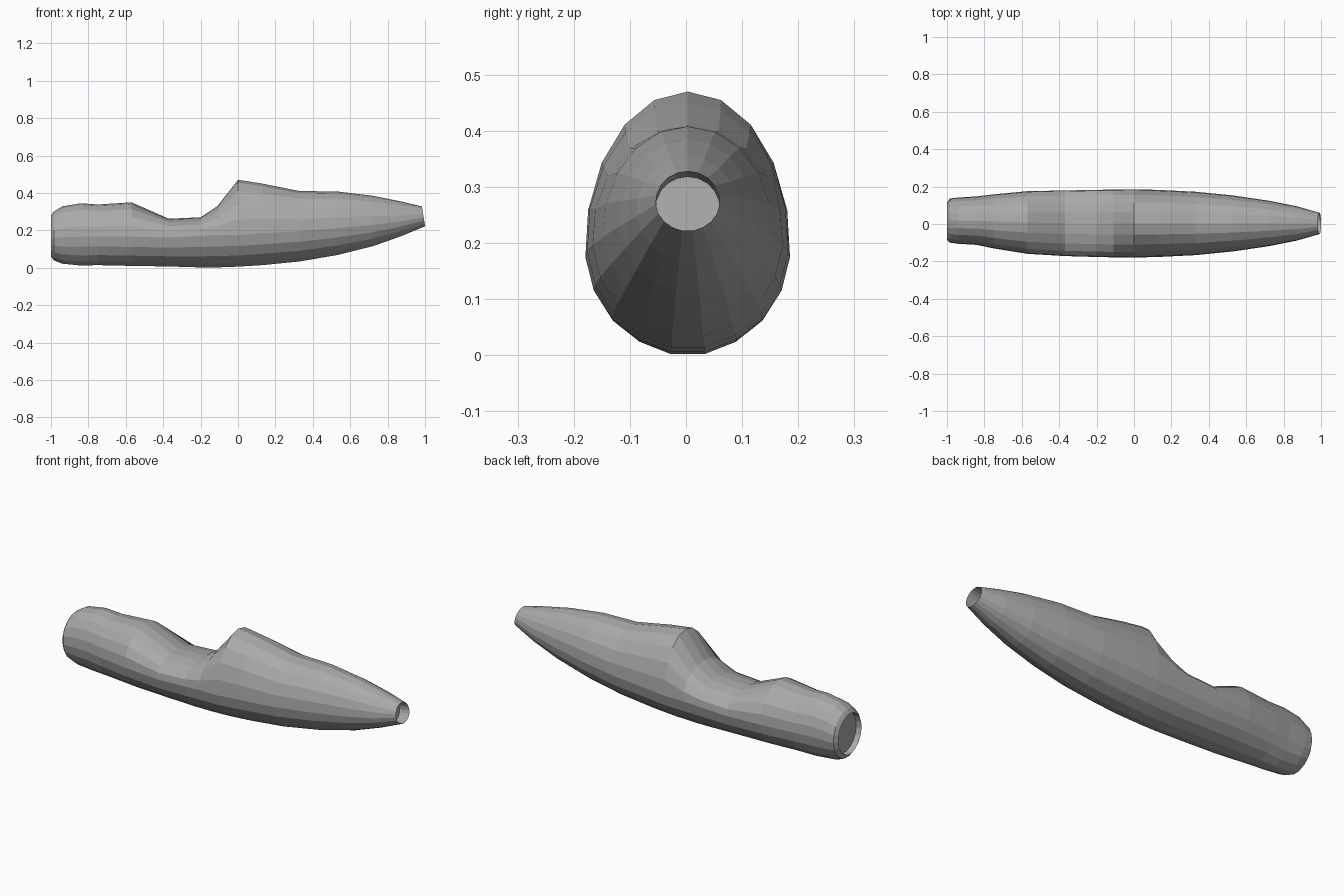
import bpy, bmesh, math

cube = bpy.data.objects.get("Cube")
if cube:
    bpy.data.objects.remove(cube)

grey = bpy.data.materials.new("plain grey")
grey.use_nodes = True
colour = (0.4, 0.4, 0.4, 1)
grey.diffuse_color = colour
grey.node_tree.nodes["Principled BSDF"].inputs["Base Color"].default_value = colour

SIDES = 19
# Stations from nose to tail: x, bottom z, widest z, top z, half width, centre y
STATIONS = [
    (-1.0, .06, .17, .28, .10, .015),
    (-.985, .04, .17, .30, .118, .018),
    (-.94, .022, .175, .328, .124, .018),
    (-.84, .012, .18, .345, .130, .018),
    (-.75, .014, .18, .338, .145, .014),
    (-.57, .010, .18, .35, .168, .008),
    (-.37, .007, .175, .262, .176, .004),
    (-.20, .002, .185, .27, .18, .003),
    (-.11, .002, .19, .33, .182, .003),
    (0.0, .006, .19, .47, .183, .003),
    (.13, .014, .20, .45, .180, .003),
    (.33, .034, .21, .41, .170, .003),
    (.53, .068, .225, .408, .150, .003),
    (.72, .115, .24, .385, .122, .003),
    (.87, .168, .255, .355, .092, .003),
    (.992, .222, .273, .328, .057, .003),
]
TAIL_LEAN = 0.16


def add_ring(bm, station, lean=0.0):
    """Egg-shaped section with a vertex at the top."""
    x, low, mid, high, half, cy = station
    ring = []
    for k in range(SIDES):
        a = math.tau * k / SIDES
        c = math.cos(a)
        z = mid + c * (high - mid if c > 0 else mid - low)
        if c < -.95:
            z = low
        ring.append(bm.verts.new((x - lean * (z - mid), cy + half * math.sin(a), z)))
    return ring


bm = bmesh.new()
# Recessed nose wall, outer hull, then the leaning tail socket
x, low, mid, high, half, cy = STATIONS[0]
rings = [add_ring(bm, (x + .03, low + .004, mid, high - .004, half - .004, cy))]
rings += [add_ring(bm, s) for s in STATIONS[:-1]]
x, low, mid, high, half, cy = STATIONS[-1]
rings.append(add_ring(bm, STATIONS[-1], TAIL_LEAN))
depth, drop = .06, .06 * TAIL_LEAN
rings.append(add_ring(bm, (x - depth, low - drop, mid - drop, high - drop, half, cy), TAIL_LEAN))

for a, b in zip(rings, rings[1:]):
    for i in range(SIDES):
        j = (i + 1) % SIDES
        bm.faces.new((a[i], a[j], b[j], b[i]))
bm.faces.new(rings[0])
bm.faces.new(rings[-1])
bmesh.ops.recalc_face_normals(bm, faces=bm.faces)

mesh = bpy.data.meshes.new("fuselage")
bm.to_mesh(mesh)
bm.free()
mesh.materials.append(grey)
fuselage = bpy.data.objects.new("fuselage", mesh)
bpy.context.collection.objects.link(fuselage)
